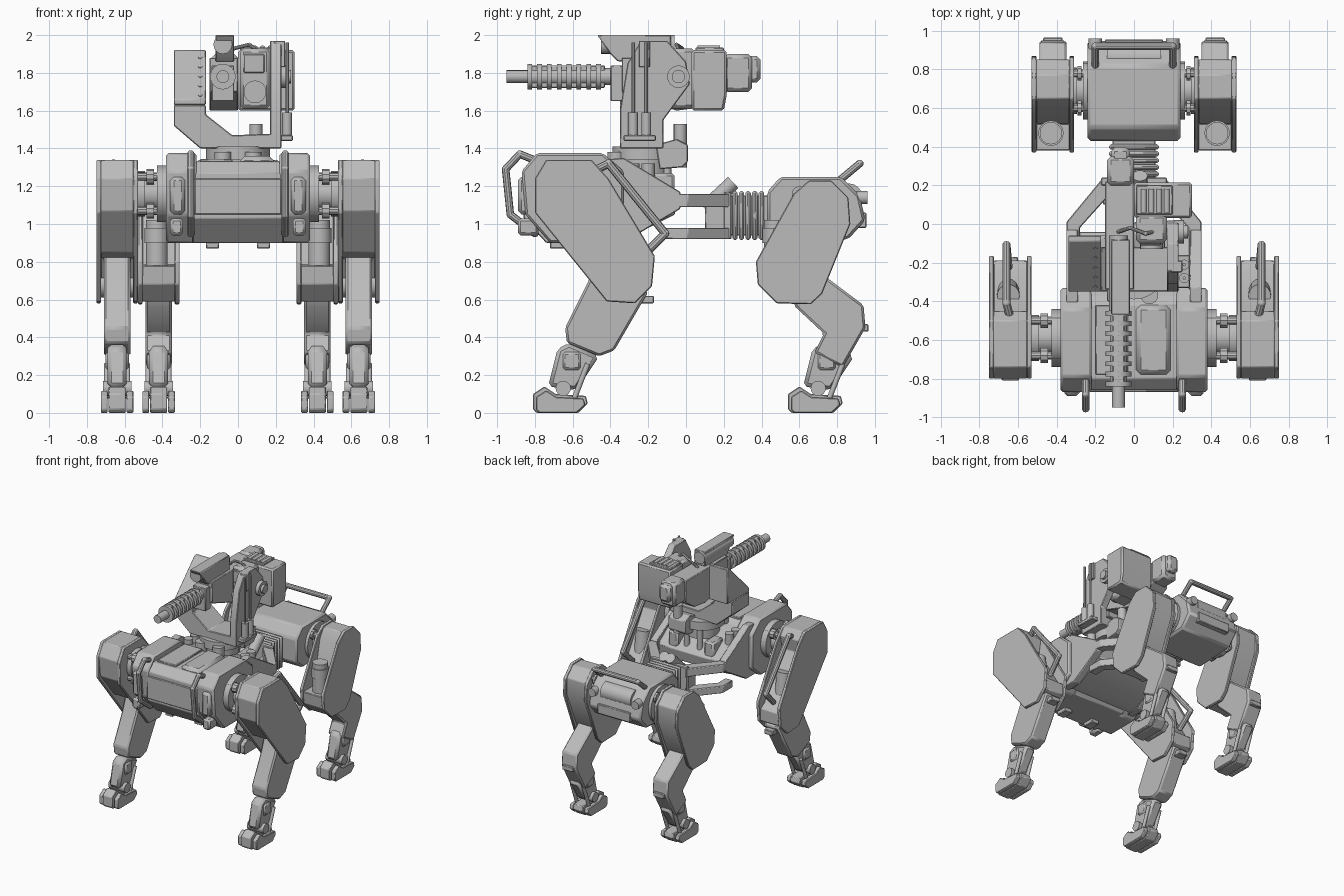
import bpy
import bmesh
from mathutils import Vector, Matrix

default_cube = bpy.data.objects.get("Cube")
if default_cube:
    bpy.data.objects.remove(default_cube, do_unlink=True)

grey = bpy.data.materials.new("plain_grey")
grey.use_nodes = True
grey.diffuse_color = (.5, .5, .5, 1)
grey.node_tree.nodes["Principled BSDF"].inputs["Base Color"].default_value = (.5, .5, .5, 1)
parts = []


def finish(name, bm, mirror=False, bevel=0):
    """Turn a bmesh in world coordinates into a named object."""
    bmesh.ops.recalc_face_normals(bm, faces=bm.faces)
    mesh = bpy.data.meshes.new(name)
    bm.to_mesh(mesh)
    bm.free()
    mesh.materials.append(grey)
    obj = bpy.data.objects.new(name, mesh)
    bpy.context.collection.objects.link(obj)
    if bevel:
        mod = obj.modifiers.new("edge_bevel", 'BEVEL')
        mod.width = bevel
        mod.segments = 1
    if mirror:
        mod = obj.modifiers.new("mirror", 'MIRROR')
        mod.use_mirror_merge = False
    parts.append(obj)
    return obj


def prism(name, outline, span, axis='x', mirror=False, bevel=.005):
    """Extrude an outline along an axis between the two ends of span."""
    place = {'x': lambda p, s: (s, p[0], p[1]),
             'y': lambda p, s: (p[0], s, p[1]),
             'z': lambda p, s: (p[0], p[1], s)}[axis]
    bm = bmesh.new()
    ends = [[bm.verts.new(place(p, s)) for p in outline] for s in span]
    bm.faces.new(ends[0])
    bm.faces.new(ends[1])
    count = len(outline)
    for i in range(count):
        j = (i + 1) % count
        bm.faces.new((ends[0][i], ends[0][j], ends[1][j], ends[1][i]))
    return finish(name, bm, mirror, bevel)


def box(name, x, y, z, mirror=False, bevel=.005):
    outline = [(y[0], z[0]), (y[1], z[0]), (y[1], z[1]), (y[0], z[1])]
    return prism(name, outline, x, 'x', mirror, bevel)


def rods(name, segments, mirror=False, sides=16, joints=False):
    """Cylinders given as (start, end, radius), joined into one part."""
    bm = bmesh.new()
    for start, end, radius in segments:
        a, b = Vector(start), Vector(end)
        turn = (b - a).to_track_quat('Z', 'Y').to_matrix().to_4x4()
        bmesh.ops.create_cone(bm, cap_ends=True, segments=sides, radius1=radius, radius2=radius,
                              depth=(b - a).length, matrix=Matrix.Translation((a + b) / 2) @ turn)
        if joints:
            for spot in (a, b):
                bmesh.ops.create_uvsphere(bm, u_segments=sides, v_segments=8, radius=radius,
                                          matrix=Matrix.Translation(spot))
    return finish(name, bm, mirror)


def tube(name, path, radius, mirror=False):
    return rods(name, [(a, b, radius) for a, b in zip(path, path[1:])], mirror, 10, True)


# Front body: centre drum, wider end housings, pods and grab handles
drum = [(-.86, 1.27), (-.8, 1.33), (-.42, 1.33), (-.34, 1.27), (-.34, 1), (-.42, .9), (-.74, .9), (-.86, 1.03)]
prism("front_body", drum, (-.24, .24))
housing = [(-.87, 1.28), (-.79, 1.375), (-.44, 1.375), (-.33, 1.28), (-.33, 1.0), (-.45, .9), (-.72, .9), (-.85, 1.05)]
prism("front_body_ends", housing, (.22, .38), mirror=True, bevel=.012)
box("front_pods", (.28, .36), (-.89, -.8), (1.05, 1.25), True, .02)
box("pod_feet", (.29, .36), (-.89, -.78), (.94, 1.03), True, .015)
box("front_plate", (-.23, .23), (-.87, -.8), (1.05, 1.24))
box("top_hatch", (.01, .19), (-.78, -.42), (1.3, 1.36), bevel=.025)
box("hatch_slab", (-.2, -.03), (-.78, -.42), (1.3, 1.345))
box("belly_feet", (.1, .17), (-.72, -.62), (.87, .92), True)
tube("front_handles", [(.25, -.78, 1.33), (.25, -.88, 1.37), (.25, -.955, 1.29), (.25, -.93, 1.05),
                       (.25, -.8, .95)], .02, True)

# Middle chassis: sloped side plates, machinery and converging frame bars
prism("chassis_plates", [(-.45, 1.34), (-.33, 1.35), (-.03, 1.17), (-.03, 1.08), (-.3, .92), (-.45, .92)],
      (.29, .35), mirror=True)
prism("chassis_core", [(-.4, 1.3), (-.2, 1.26), (-.04, 1.14), (-.06, 1.05), (-.3, .93), (-.4, .92)], (-.29, .29))
for level, low, high in (("upper", 1.09, 1.16), ("lower", .92, .98)):
    prism(level + "_frame_bars", [(.35, -.12), (.35, .01), (.16, .24), (.1, .24), (.1, .18), (.28, -.02), (.28, -.12)],
          (low, high), 'z', True)
box("frame_posts", (.11, .16), (.1, .22), (.96, 1.1), True)
box("frame_end", (-.17, .17), (.2, .24), (.92, 1.17))
rods("chassis_canisters", [((.26, y, 1.1), (.26, y, 1.32), .035) for y in (-.2, -.28)], True)
box("core_manifolds", (.12, .21), (-.2, -.06), (1.1, 1.27), True, .015)
rods("core_motors", [((.03, .1, 1.08), (.03, .25, 1.22), .04)], True)

# Bellows between the halves
for i in range(5):
    y = .245 + i * .035
    box("bellows_rib", (-.13, .13), (y, y + .028), (.915, 1.175), bevel=.01)
box("bellows_core", (-.11, .11), (.2, .46), (.94, 1.15))

# Rear body with rear rail and lamps
rear_outline = [(.43, 1.17), (.5, 1.25), (.82, 1.25), (.92, 1.15), (.95, 1.02), (.86, .92), (.52, .9), (.43, .97)]
prism("rear_body", rear_outline, (-.24, .24), bevel=.015)
box("rear_panel", (-.15, .15), (.88, .955), (.98, 1.06))
rods("rear_drum", [((-.14, .86, 1.14), (.14, .86, 1.14), .075)])
rods("rear_lamps", [((.2, .9, 1.14), (.2, .96, 1.14), .035)], True)
tube("rear_rail", [(-.2, .8, 1.22), (-.2, .92, 1.32), (.2, .92, 1.32), (.2, .8, 1.22)], .02)

# Legs: open thighs made of two side plates around a narrower core
front_thigh = [(-.8, 1.24), (-.74, 1.34), (-.5, 1.34), (-.41, 1.24), (-.165, .83), (-.18, .67), (-.27, .58),
               (-.42, .59), (-.8, 1.06)]
front_core = [(-.8, 1.24), (-.74, 1.34), (-.5, 1.34), (-.45, 1.28), (-.47, 1.17), (-.24, .8), (-.19, .77), (-.19, .67),
              (-.3, .62), (-.45, .82), (-.6, .85), (-.78, 1.07)]
rear_thigh = [(.37, .8), (.38, .68), (.48, .58), (.66, .575), (.72, .63), (.87, 1), (.86, 1.14), (.77, 1.23),
              (.65, 1.23), (.57, 1.16)]
rear_core = [(.38, .78), (.39, .68), (.48, .59), (.64, .59), (.7, .65), (.85, 1), (.85, 1.14), (.77, 1.22),
             (.65, 1.22), (.6, 1.14), (.52, .78)]
front_shin = [(-.46, .85), (-.52, .69), (-.64, .45), (-.63, .37), (-.46, .3), (-.38, .33), (-.2, .64)]
rear_shin = [(.55, .64), (.7, .75), (.94, .57), (.95, .45), (.83, .24), (.68, .32), (.73, .42), (.58, .56)]
calf = [(-.62, .37), (-.68, .34), (-.73, .14), (-.58, .12), (-.46, .3)]
sole = [(-.16, .02), (-.14, 0), (.08, 0), (.13, .05), (.12, .09), (-.04, .1), (-.1, .14), (-.16, .1)]


def leg(end, x, thigh, core, shin, ankle_y, hip, body_x, knee):
    """One pair of legs; x is the centre line and hip and knee are (y, z)."""
    for side, inner in (("outer", .085), ("inner", -.11)):
        prism(end + "_thigh_" + side + "_plates", thigh, (x + inner, x + inner + .025), mirror=True)
    prism(end + "_thigh_cores", core, (x - .088, x + .088), mirror=True)
    prism(end + "_shins", shin, (x - .07, x + .07), mirror=True, bevel=.012)
    shift = ankle_y + .65
    prism(end + "_calves", [(y + shift, z) for y, z in calf], (x - .05, x + .05), mirror=True, bevel=.02)
    box(end + "_calf_guards", (x - .062, x + .062), (ankle_y - .01, ankle_y + .1), (.22, .33), True, .02)
    rods(end + "_ankle_pins", [((x - .075, ankle_y, .13), (x + .075, ankle_y, .13), .04),
                               ((x - .055, ankle_y + .06, .08), (x - .055, ankle_y + .13, .26), .014),
                               ((x + .055, ankle_y + .06, .08), (x + .055, ankle_y + .13, .26), .014)], True)
    prism(end + "_feet", [(ankle_y + y, z) for y, z in sole], (x - .045, x + .045), mirror=True)
    for offset in (-.068, .068):
        prism(end + "_outer_toes", [(ankle_y + y * .9, z * .85) for y, z in sole],
              (x + offset - .018, x + offset + .018), mirror=True)
    # Hip axle, flanges, lugs and knee axle
    y, z = hip
    gap = x - .1 - body_x
    rods(end + "_hips", [((body_x - .03, y, z), (x - .1, y, z), .085),
                         ((body_x - .02, y, z), (body_x + gap * .3, y, z), .15),
                         ((body_x + gap * .7, y, z), (x - .1, y, z), .12)], True, 20)
    lugs = [(y + dy, z + dz) for dy in (-.09, .09) for dz in (-.09, .09)]
    rods(end + "_hip_lugs", [((body_x, py, pz), (x - .1, py, pz), .022) for py, pz in lugs]
         + [((body_x + gap * .4, py, pz), (body_x + gap * .65, py, pz), .04) for py, pz in lugs], True, 10)
    rods(end + "_knees", [((x - .085, *knee), (x + .085, *knee), .07)], True)


leg("front", .64, front_thigh, front_core, front_shin, -.65, (-.59, 1.16), .38, (-.31, .68))
leg("rear", .42, rear_thigh, rear_core, rear_shin, .7, (.69, 1.07), .24, (.58, .66))
rods("rear_thigh_actuators", [((.43, .47, .76), (.43, .47, 1.02), .058), ((.43, .47, .9), (.43, .47, .98), .066)], True)
rods("front_thigh_actuators", [((.65, -.33, .8), (.65, -.37, 1.04), .058)], True)
tube("front_leg_handles", [(.64, -.49, 1.28), (.66, -.41, 1.32), (.66, -.11, .95), (.65, -.22, .84)], .022, True)
box("knee_hooks", (.6, .68), (-.27, -.17), (.58, .62), True)
box("hock_hooks", (.37, .47), (.9, .965), (.43, .47), True)

# Turret pedestal and cradle
rods("turret_base", [((0, -.22, 1.25), (0, -.22, 1.36), .13), ((0, -.22, 1.34), (0, -.22, 1.41), .17)], sides=24)
rods("base_cups", [((.08, -.37, 1.3), (.08, -.37, 1.38), .045)], True)
prism("turret_cradle", [(-.34, 1.63), (-.34, 1.52), (-.2, 1.4), (.23, 1.4), (.23, 1.48), (-.03, 1.47),
                        (-.17, 1.58), (-.17, 1.63)], (-.35, -.12), 'y')
prism("cradle_arm", [(-.35, 1.4), (-.12, 1.4), (-.12, 1.55), (.02, 1.74), (0, 1.86), (-.1, 1.97), (-.24, 1.97),
                     (-.31, 1.85), (-.35, 1.6)], (.17, .23))
prism("cradle_tail", [(-.16, 1.42), (-.14, 1.29), (-.02, 1.3), (.01, 1.33), (.01, 1.42), (-.05, 1.45)], (0, .16))
rods("cradle_motor", [((.095, -.03, 1.3), (.095, -.03, 1.53), .035)])
rods("cradle_struts", [((.06, -.1, 1.1), (.06, -.1, 1.35), .022)], True)

# Antennas beside the arm
rods("antennas", [((.26, y, 1.47), (.26, y, 1.96), .009) for y in (-.28, -.21)], sides=8)
rods("antenna_bases", [((.26, y, 1.46), (.26, y, 1.59), .026) for y in (-.28, -.21)])
box("antenna_bracket", (.22, .29), (-.33, -.16), (1.44, 1.47))
box("antenna_clip", (.19, .25), (-.25, -.19), (1.83, 1.97))

# Wedge-shaped ammunition bin with a bolted sloping front
prism("ammo_bin", [(-.35, 1.63), (-.06, 1.63), (-.06, 1.92), (-.09, 1.92), (-.35, 1.66)], (-.34, -.17))
rods("bin_bolts", [((-.2, -.35 + s, 1.665 + s), (-.2, -.335 + s, 1.65 + s), .011)
                   for s in (.02, .07, .12, .17, .22)], sides=8)

# Gun housing, hood and ribbed barrel
prism("gun_housing", [(-.34, 1.7), (-.05, 1.6), (.1, 1.62), (.22, 1.7), (.22, 1.88), (-.34, 1.88)], (-.15, 0))
prism("gun_hood", [(-.47, 2), (-.08, 2), (-.08, 1.88), (-.36, 1.86), (-.4, 1.9)], (-.12, -.02))
rods("hood_scope", [((-.08, -.45, 1.95), (-.08, -.06, 1.95), .05)])
rods("gun_barrel", [((-.08, -.95, 1.78), (-.08, -.3, 1.78), .034), ((-.08, -.84, 1.78), (-.08, -.4, 1.78), .045)])
rods("barrel_ribs", [((-.08, -.84 + i * .052, 1.78), (-.08, -.815 + i * .052, 1.78), .068) for i in range(8)])
box("barrel_rails", (-.11, -.05), (-.83, -.43), (1.72, 1.84))
box("gun_collar", (-.14, -.02), (-.4, -.33), (1.65, 1.84))

# Sensor block, magazine and rear optics
box("sensor_front", (.01, .17), (-.1, .05), (1.61, 1.93), bevel=.02)
box("sensor_window", (.03, .14), (-.11, -.09), (1.8, 1.9))
rods("sensor_lens", [((.09, -.13, 1.7), (.09, -.09, 1.7), .06)])
prism("rear_magazine", [(.03, 1.6), (.2, 1.6), (.215, 1.68), (.215, 1.92), (.03, 1.92)], (0, .3), bevel=.012)
box("magazine_lid", (.01, .2), (.05, .2), (1.91, 1.935))
rods("magazine_rounds", [((x, .06, 1.93), (x, .18, 1.93), .015) for x in (.05, .09, .13, .17)])
box("rear_optics", (-.14, 0), (.2, .35), (1.7, 1.9), bevel=.02)
box("optics_hood", (-.12, -.02), (.32, .395), (1.75, 1.89), bevel=.02)
rods("arm_pivot", [((.21, -.04, 1.78), (.26, -.04, 1.78), .06), ((.24, -.04, 1.78), (.28, -.04, 1.78), .035)])
tube("turret_cable", [(-.08, -.04, 1.88), (-.02, -.02, 1.93), (.06, -.05, 1.95), (.1, -.04, 1.92)], .01)

# Smooth the round surfaces, keeping edges sharp
bpy.ops.object.select_all(action='DESELECT')
for obj in parts:
    obj.select_set(True)
bpy.context.view_layer.objects.active = parts[0]
bpy.ops.object.shade_smooth_by_angle(angle=.5)
